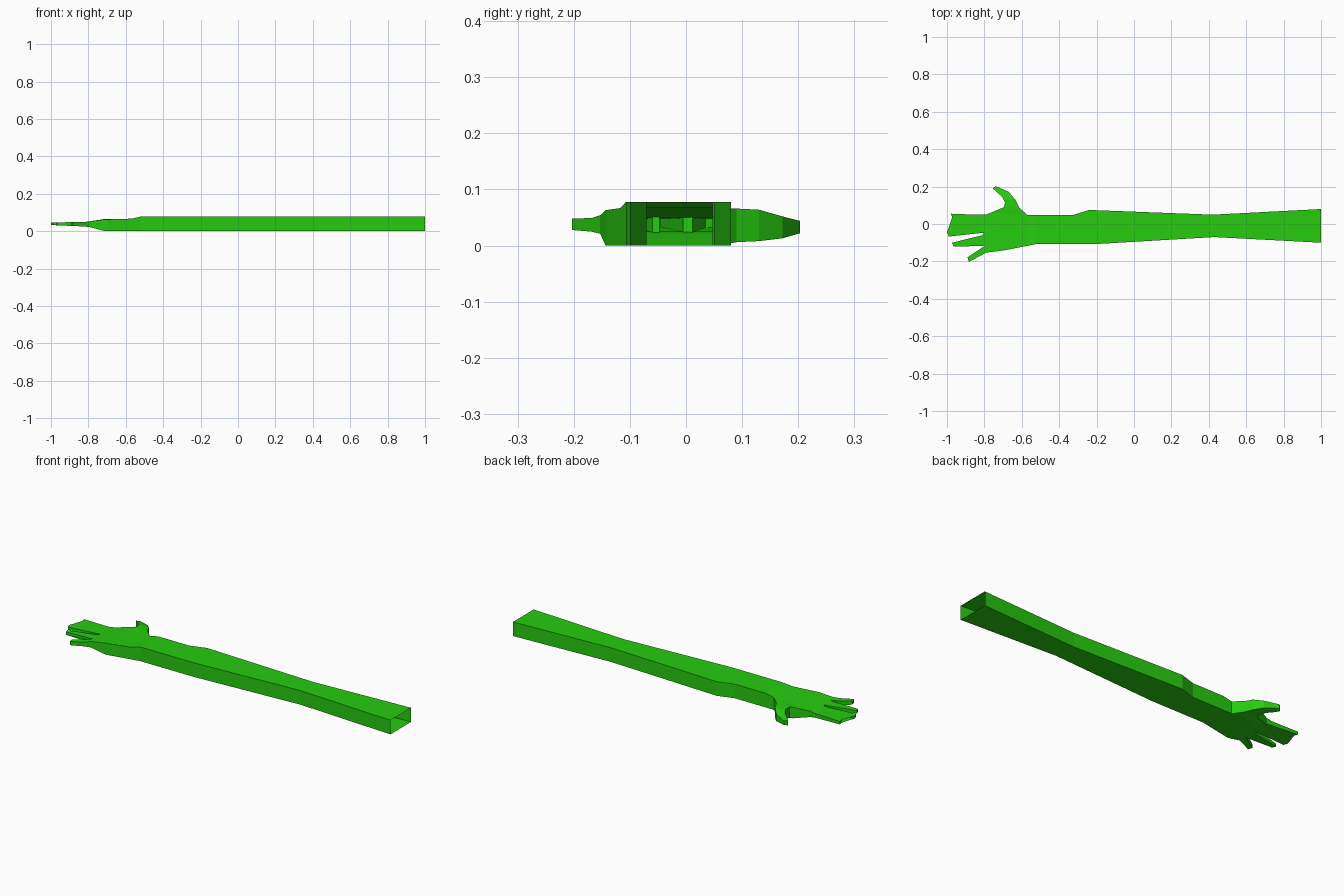
import bpy, bmesh

if "Cube" in bpy.data.objects:
    bpy.data.objects.remove(bpy.data.objects["Cube"])

# Silhouette of arm, palm, thumb and fingers seen from above
outline = [
    (1, 0.08), (0.42, 0.05), (-0.24, 0.075), (-0.33, 0.047), (-0.57, 0.047),
    # thumb
    (-0.615, 0.09), (-0.635, 0.13), (-0.67, 0.172), (-0.74, 0.203), (-0.755, 0.19),
    (-0.705, 0.145), (-0.69, 0.115), (-0.695, 0.09), (-0.79, 0.05),
    # four fingers
    (-0.85, 0.05), (-0.978, 0.055), (-0.972, 0.035), (-0.81, 0.012),
    (-0.815, -0.005), (-1, -0.045), (-0.99, -0.067), (-0.805, -0.047),
    (-0.81, -0.06), (-0.973, -0.1), (-0.965, -0.12), (-0.80, -0.088),
    (-0.80, -0.118), (-0.89, -0.178), (-0.883, -0.203), (-0.79, -0.153),
    # outer edge of the hand and arm
    (-0.70, -0.142), (-0.52, -0.107), (-0.2, -0.107), (0.43, -0.07), (1, -0.1),
]

# Height profiles: (position, bottom, top)
along_x = [(-1, 0.033, 0.047), (-0.82, 0.025, 0.049), (-0.79, 0.021, 0.054),
           (-0.71, 0.0, 0.063), (-0.57, 0.0, 0.067), (-0.52, 0.0, 0.078), (1, 0.0, 0.078)]
thumb_y = [(0.09, 0.006, 0.066), (0.13, 0.008, 0.064), (0.172, 0.013, 0.052),
           (0.203, 0.022, 0.044)]


def sample(table, t):
    t = min(max(t, table[0][0]), table[-1][0])
    for a, b in zip(table, table[1:]):
        if t <= b[0]:
            f = (t - a[0]) / (b[0] - a[0])
            return a[1] + f * (b[1] - a[1]), a[2] + f * (b[2] - a[2])


def heights(x, y):
    palm = sample(along_x, x)
    if x > -0.5 or y < 0.056:
        return palm
    thumb = sample(thumb_y, y)
    f = min(1, (y - 0.055) / 0.035)
    return tuple(p + f * (t - p) for p, t in zip(palm, thumb))


def cut(faces, point, normal):
    geom = set(faces)
    for f in faces:
        geom.update(f.verts)
        geom.update(f.edges)
    bmesh.ops.bisect_plane(bm, geom=list(geom), dist=1e-5, plane_co=point, plane_no=normal)


# Flat sheet, split where the height changes
bm = bmesh.new()
sheet = bm.faces.new([bm.verts.new((x, y, 0)) for x, y in outline])
bmesh.ops.triangulate(bm, faces=[sheet])
for x, _, _ in along_x[1:-1]:
    cut(bm.faces[:], (x, 0, 0), (1, 0, 0))
for y in (0.055, 0.09, 0.13, 0.172):
    hand = [f for f in bm.faces if f.calc_center_median().x < -0.52]
    cut(hand, (0, y, 0), (0, 1, 0))
bmesh.ops.triangulate(bm, faces=bm.faces[:])

# Top and bottom skins joined by side walls, open at the shoulder end
rim = [e for e in bm.edges if e.is_boundary]
top_faces = bm.faces[:]
lower = {}
for v in bm.verts[:]:
    bottom, top = heights(v.co.x, v.co.y)
    lower[v] = bm.verts.new((v.co.x, v.co.y, bottom))
    v.co.z = top
for f in top_faces:
    bm.faces.new([lower[v] for v in reversed(f.verts)])
for e in rim:
    a, b = e.verts
    if min(a.co.x, b.co.x) < 0.999:
        bm.faces.new((a, b, lower[b], lower[a]))
bmesh.ops.recalc_face_normals(bm, faces=bm.faces[:])
if max(bm.faces, key=lambda f: f.calc_center_median().z).normal.z < 0:
    bmesh.ops.reverse_faces(bm, faces=bm.faces[:])

mesh = bpy.data.meshes.new("arm_and_hand")
bm.to_mesh(mesh)
bm.free()
arm = bpy.data.objects.new("arm_and_hand", mesh)
bpy.context.collection.objects.link(arm)

green = bpy.data.materials.new("green")
green.diffuse_color = (0.02, 0.6, 0.005, 1)
green.use_nodes = True
green.node_tree.nodes["Principled BSDF"].inputs["Base Color"].default_value = green.diffuse_color
mesh.materials.append(green)
